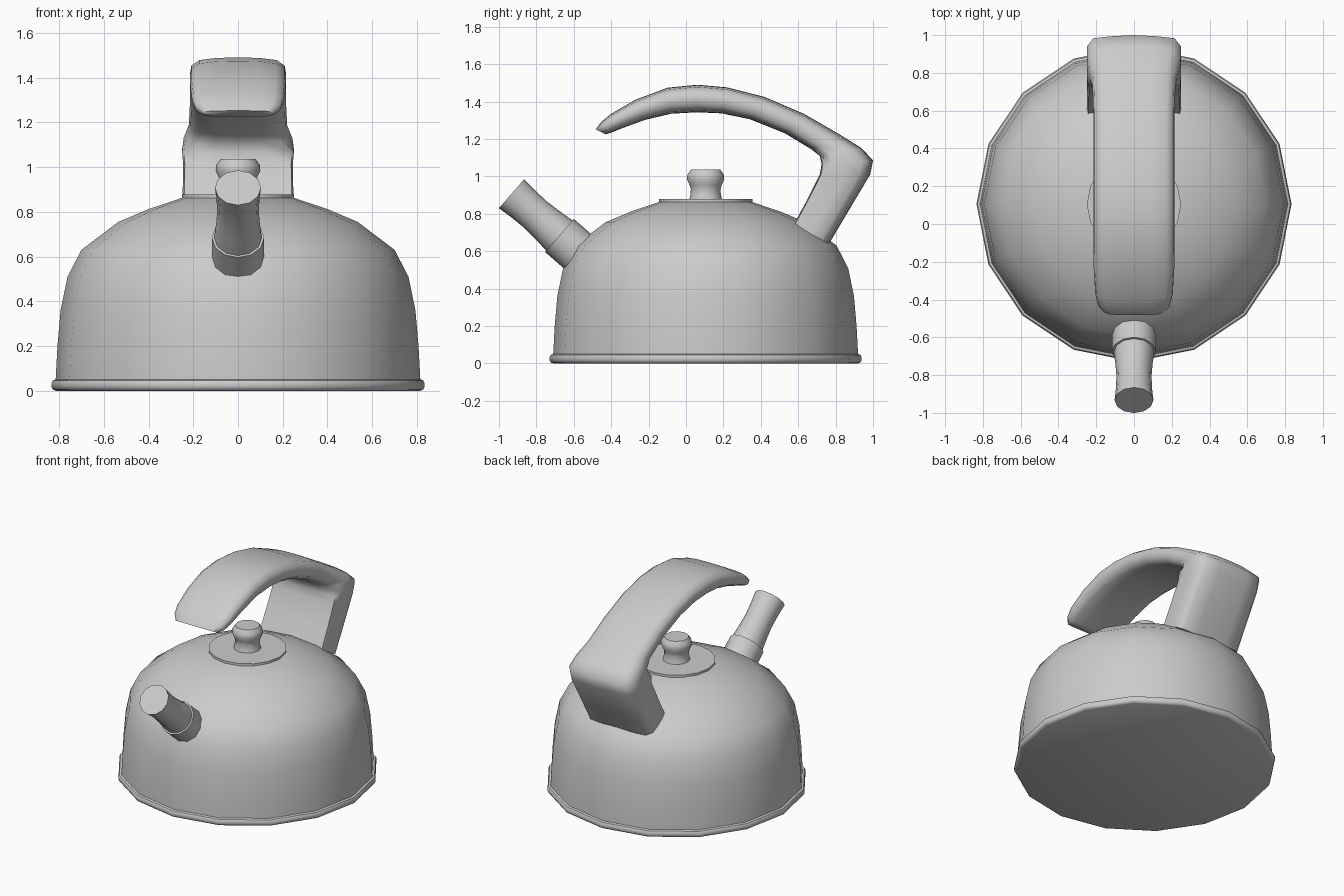
import bpy, bmesh, math
from mathutils import Vector

CY = 0.105  # body axis position in y


def finish(name, bm, angle):
    bmesh.ops.remove_doubles(bm, verts=bm.verts, dist=1e-5)
    bmesh.ops.recalc_face_normals(bm, faces=bm.faces)
    me = bpy.data.meshes.new(name)
    bm.to_mesh(me)
    bm.free()
    ob = bpy.data.objects.new(name, me)
    bpy.context.collection.objects.link(ob)
    bpy.ops.object.select_all(action='DESELECT')
    ob.select_set(True)
    bpy.context.view_layer.objects.active = ob
    bpy.ops.object.shade_smooth_by_angle(angle=math.radians(angle))
    return ob


def skin(name, rings, angle=40):
    """Bridge closed rings of points and cap both ends."""
    bm = bmesh.new()
    rows = [[bm.verts.new(p) for p in r] for r in rings]
    n = len(rows[0])
    for a, b in zip(rows, rows[1:]):
        for i in range(n):
            j = (i + 1) % n
            bm.faces.new((a[i], a[j], b[j], b[i]))
    bm.faces.new(rows[0])
    bm.faces.new(rows[-1])
    return finish(name, bm, angle)


def lathe(name, profile, sides, origin, axis=(0, 0, 1), angle=40):
    """Turn (radius, distance) pairs around an axis lying in the yz plane."""
    o, w = Vector(origin), Vector(axis).normalized()
    u = Vector((1, 0, 0))
    v = w.cross(u)
    turn = [2 * math.pi * i / sides for i in range(sides)]
    return skin(name, [[o + w * d + (u * math.cos(t) + v * math.sin(t)) * r
                        for t in turn] for r, d in profile], angle)


# domed body and base rim
lathe("body", [(0.815, 0.01), (0.815, 0.05), (0.807, 0.2), (0.793, 0.36), (0.762, 0.51),
               (0.70, 0.63), (0.535, 0.755), (0.40, 0.812), (0.24, 0.866)],
      16, (0, CY, 0))
lathe("base_rim", [(0.815, 0.0), (0.828, 0.006), (0.834, 0.018), (0.834, 0.034),
                   (0.828, 0.046), (0.815, 0.051), (0.79, 0.051)], 16, (0, CY, 0))

# lid and knob
lathe("lid", [(0.25, 0.86), (0.25, 0.878)], 16, (0, CY, 0))
lathe("lid_knob", [(0.088, 0.875), (0.082, 0.90), (0.079, 0.93), (0.085, 0.952),
                   (0.10, 0.985), (0.097, 1.01), (0.078, 1.036)], 12, (0, CY, 0), angle=50)

# spout and its collar
axis = (0, -0.754, 0.657)
lathe("spout_collar", [(0.117, -0.12), (0.117, 0.0), (0.117, 0.128)],
      12, (0, -0.58, 0.60), axis)
lathe("spout", [(0.108, 0.0), (0.106, 0.14), (0.098, 0.22), (0.093, 0.30),
                (0.096, 0.39), (0.103, 0.468)], 12, (0, -0.58, 0.60), axis)

# handle: stations of (outer y, outer z, inner y, inner z, half width)
stations = [
    (0.765, 0.64, 0.575, 0.74, 0.25),
    (0.86, 0.80, 0.645, 0.87, 0.248),
    (0.985, 1.01, 0.715, 1.01, 0.245),
    (1.00, 1.085, 0.725, 1.065, 0.25),
    (0.94, 1.15, 0.715, 1.11, 0.243),
    (0.82, 1.225, 0.67, 1.145, 0.22),
    (0.63, 1.335, 0.53, 1.23, 0.215),
    (0.42, 1.425, 0.34, 1.306, 0.215),
    (0.22, 1.476, 0.19, 1.337, 0.215),
    (0.06, 1.49, 0.06, 1.343, 0.215),
    (-0.10, 1.474, -0.08, 1.335, 0.215),
    (-0.27, 1.41, -0.22, 1.302, 0.213),
    (-0.40, 1.335, -0.34, 1.258, 0.205),
    (-0.455, 1.29, -0.40, 1.234, 0.19),
    (-0.483, 1.252, -0.43, 1.225, 0.16),
]
half = [(0, 1), (0.45, 0.97), (0.8, 0.84), (0.97, 0.5), (1, 0),
        (0.97, -0.5), (0.8, -0.84), (0.45, -0.97), (0, -1)]
section = half + [(-x, s) for x, s in half[-2:0:-1]]
base_half = [(0, 1), (0.45, 0.96), (0.86, 0.88), (1, 0.55), (1, 0),
             (1, -0.6), (0.97, -0.95), (0.45, -0.98), (0, -1)]
base_section = base_half + [(-x, s) for x, s in base_half[-2:0:-1]]
rings = []
for k, (oy, oz, iy, iz, w) in enumerate(stations):
    outer, inner = Vector((0, oy, oz)), Vector((0, iy, iz))
    mid, arm = (outer + inner) / 2, (outer - inner) / 2
    sec = base_section if k < 4 else section
    rings.append([mid + arm * s + Vector((x * w, 0, 0)) for x, s in sec])
skin("handle", rings, 60)
